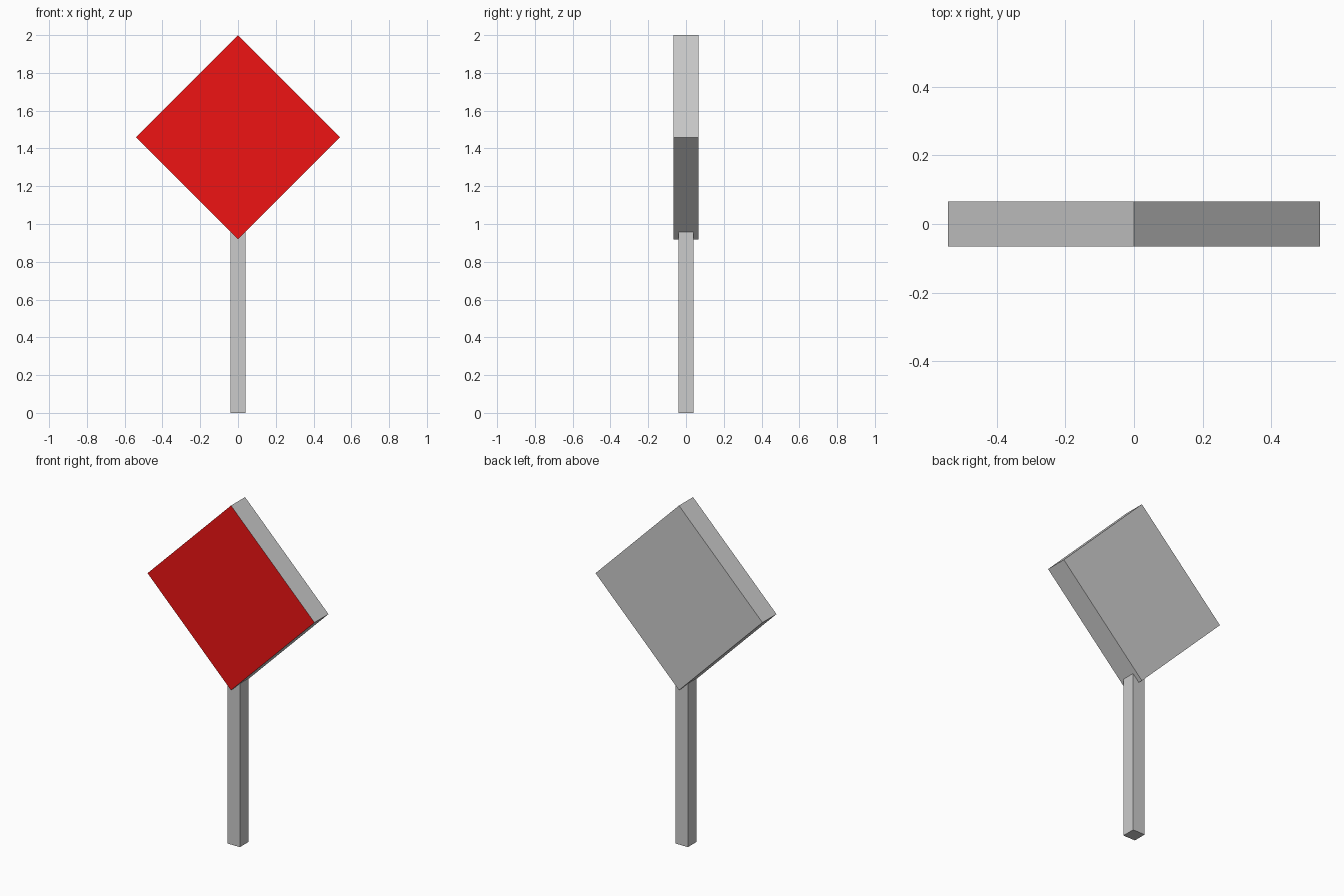
import bpy, bmesh
from math import radians, sqrt
from mathutils import Matrix

if "Cube" in bpy.data.objects:
    bpy.data.objects.remove(bpy.data.objects["Cube"])


def box(name, size, center, turn=0.0):
    """Box of the given size, turned about the y axis."""
    bm = bmesh.new()
    bmesh.ops.create_cube(bm, size=1.0)
    bm.transform(Matrix.Translation(center)
                 @ Matrix.Rotation(radians(turn), 4, 'Y')
                 @ Matrix.Diagonal((*size, 1.0)))
    bm.normal_update()
    mesh = bpy.data.meshes.new(name)
    bm.to_mesh(mesh)
    bm.free()
    obj = bpy.data.objects.new(name, mesh)
    bpy.context.collection.objects.link(obj)
    return obj


HALF_DIAGONAL = 0.541
side = HALF_DIAGONAL * sqrt(2)

# Square post, its top end buried in the panel
box("post", (0.08, 0.08, 1.0), (0, 0, 0.5))

# Thick diamond panel standing on its corner
panel = box("sign_panel", (side, 0.13, side), (0, 0, 2 - HALF_DIAGONAL), 45)

# Red front face only; the other faces stay plain grey
red = bpy.data.materials.new("red_face")
red.diffuse_color = (0.86, 0.007, 0.007, 1)
red.use_nodes = True
red.node_tree.nodes["Principled BSDF"].inputs["Base Color"].default_value = red.diffuse_color
panel.data.materials.append(None)
panel.data.materials.append(red)
for face in panel.data.polygons:
    face.material_index = 1 if face.normal.y < -0.9 else 0
